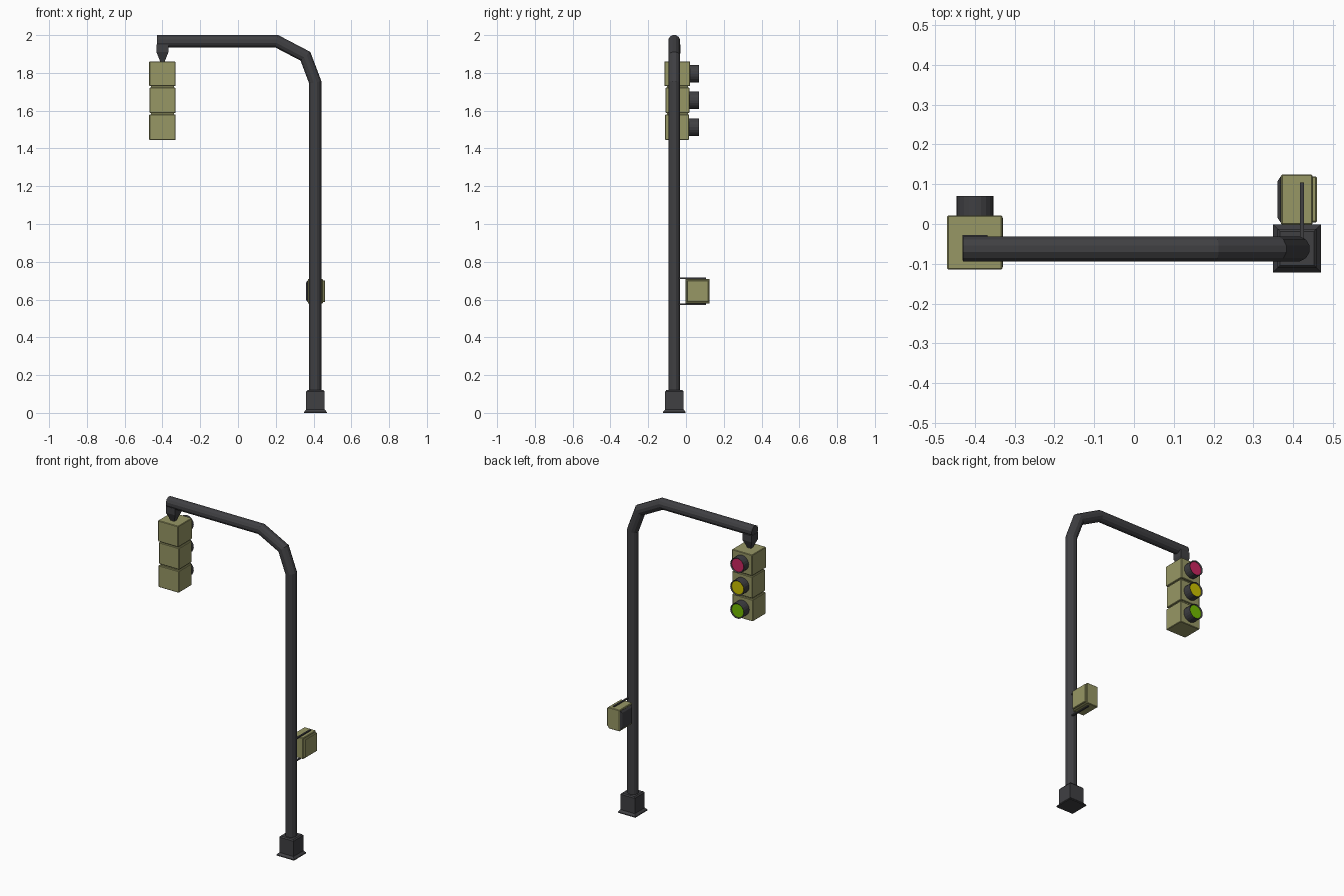
import bpy, bmesh, math
from mathutils import Vector, Matrix

if "Cube" in bpy.data.objects:
    bpy.data.objects.remove(bpy.data.objects["Cube"])


def material(name, rgb):
    m = bpy.data.materials.new(name)
    m.diffuse_color = (*rgb, 1)
    m.use_nodes = True
    m.node_tree.nodes["Principled BSDF"].inputs["Base Color"].default_value = m.diffuse_color
    return m


DARK = material("dark_metal", (0.05, 0.05, 0.055))
OLIVE = material("olive_paint", (0.31, 0.31, 0.13))
LENSES = [("red", material("red_lens", (0.6, 0.02, 0.12))),
          ("yellow", material("yellow_lens", (0.6, 0.53, 0.0))),
          ("green", material("green_lens", (0.17, 0.5, 0.0)))]


def finish(name, bm, mats):
    bmesh.ops.recalc_face_normals(bm, faces=bm.faces)
    me = bpy.data.meshes.new(name)
    bm.to_mesh(me)
    bm.free()
    for m in mats:
        me.materials.append(m)
    ob = bpy.data.objects.new(name, me)
    bpy.context.collection.objects.link(ob)
    return ob


def box(name, x, y, z, mat, bevel=0.0):
    bm = bmesh.new()
    bmesh.ops.create_cube(bm, size=1)
    for v in bm.verts:
        v.co = [r[0] + (c + 0.5) * (r[1] - r[0]) for c, r in zip(v.co, (x, y, z))]
    if bevel:
        bmesh.ops.bevel(bm, geom=bm.edges[:], offset=bevel, segments=1, affect='EDGES')
    return finish(name, bm, [mat])


def loft(name, rings, mat):
    """Skin a list of equal-length closed rings and cap both ends."""
    bm = bmesh.new()
    vs = [[bm.verts.new(p) for p in r] for r in rings]
    n = len(vs[0])
    for a, b in zip(vs, vs[1:]):
        for i in range(n):
            bm.faces.new((a[i], a[(i + 1) % n], b[(i + 1) % n], b[i]))
    bm.faces.new(vs[0])
    bm.faces.new(vs[-1])
    return finish(name, bm, [mat])


def square(cx, cy, z, hx, hy):
    return [(cx + sx * hx, cy + sy * hy, z) for sx, sy in ((-1, -1), (1, -1), (1, 1), (-1, 1))]


PX, PY, R = 0.409, -0.0625, 0.0325

# bent pole and arm: mitred 12-sided sweep in the xz plane
path = [Vector(p) for p in ((PX, 0.1), (PX, 1.75), (0.357, 1.888), (0.205, 1.9675), (-0.43, 1.9675))]
rings = []
for i, p in enumerate(path):
    d0 = (p - path[i - 1]).normalized() if i else None
    d1 = (path[i + 1] - p).normalized() if i < len(path) - 1 else None
    d0, d1 = d0 or d1, d1 or d0
    t = (d0 + d1).normalized()
    side = Vector((-t.y, t.x)) / t.dot(d0)
    ring = []
    for k in range(12):
        a = math.tau * (k + 0.5) / 12
        q = p + side * R * math.cos(a) / math.cos(math.pi / 12)
        ring.append((q.x, PY + R * math.sin(a), q.y))
    rings.append(ring)
loft("pole_and_arm", rings, DARK)

# flared foot
loft("pole_base", [square(0.41, -0.0615, z, h, h) for z, h in
                   ((0, 0.06), (0.005, 0.06), (0.018, 0.049), (0.113, 0.049), (0.12, 0.043))], DARK)

# hanger under the arm
loft("signal_hanger", [square(-0.4, -0.06, z, h, h) for z, h in
                       ((1.85, 0.013), (1.865, 0.014), (1.91, 0.032), (1.95, 0.032))], DARK)

# three signal housings, each with a lens barrel on the back face
housings = (((-0.47, -0.331), (-0.115, 0.022), (1.73, 1.86)),
            ((-0.468, -0.33), (-0.108, 0.018), (1.588, 1.722)),
            ((-0.47, -0.33), (-0.111, 0.016), (1.445, 1.58)))
for (colour, mat), (x, y, z) in zip(LENSES, housings):
    box(colour + "_housing", x, y, z, OLIVE, 0.003)
    bm = bmesh.new()
    bmesh.ops.create_cone(bm, cap_ends=True, segments=20, radius1=0.047, radius2=0.047, depth=0.06,
                          matrix=Matrix.Translation((-0.4, 0.04, sum(z) / 2)) @ Matrix.Rotation(-math.pi / 2, 4, 'X'))
    face = max(bm.faces, key=lambda f: f.calc_center_median().y)
    bmesh.ops.inset_individual(bm, faces=[face], thickness=0.006)
    bmesh.ops.translate(bm, verts=face.verts[:], vec=(0, -0.006, 0))
    face.material_index = 1
    finish(colour + "_lens_barrel", bm, [DARK, mat])

# spacers between housings
for i, z in enumerate(((1.575, 1.595), (1.715, 1.735))):
    box(f"housing_spacer_{i + 1}", (-0.461, -0.339), (-0.1, 0.01), z, OLIVE)

# pedestrian signal box: body, rear cover, tapered dark screen
box("crossing_box", (0.37, 0.449), (-0.002, 0.125), (0.578, 0.71), OLIVE, 0.003)
box("crossing_box_cover", (0.446, 0.46), (0.004, 0.12), (0.586, 0.702), OLIVE, 0.003)
loft("crossing_screen", [[(x, 0.0615 + a * h, 0.644 + b * h) for a, b in ((-1, -1), (1, -1), (1, 1), (-1, 1))]
                         for x, h in ((0.375, 0.058), (0.369, 0.058), (0.361, 0.046))], DARK)

# thin mounting straps from the pole
for name, z in (("upper_strap", (0.709, 0.716)), ("lower_strap", (0.572, 0.579))):
    box(name, (0.418, 0.428), (-0.05, 0.105), z, DARK)
